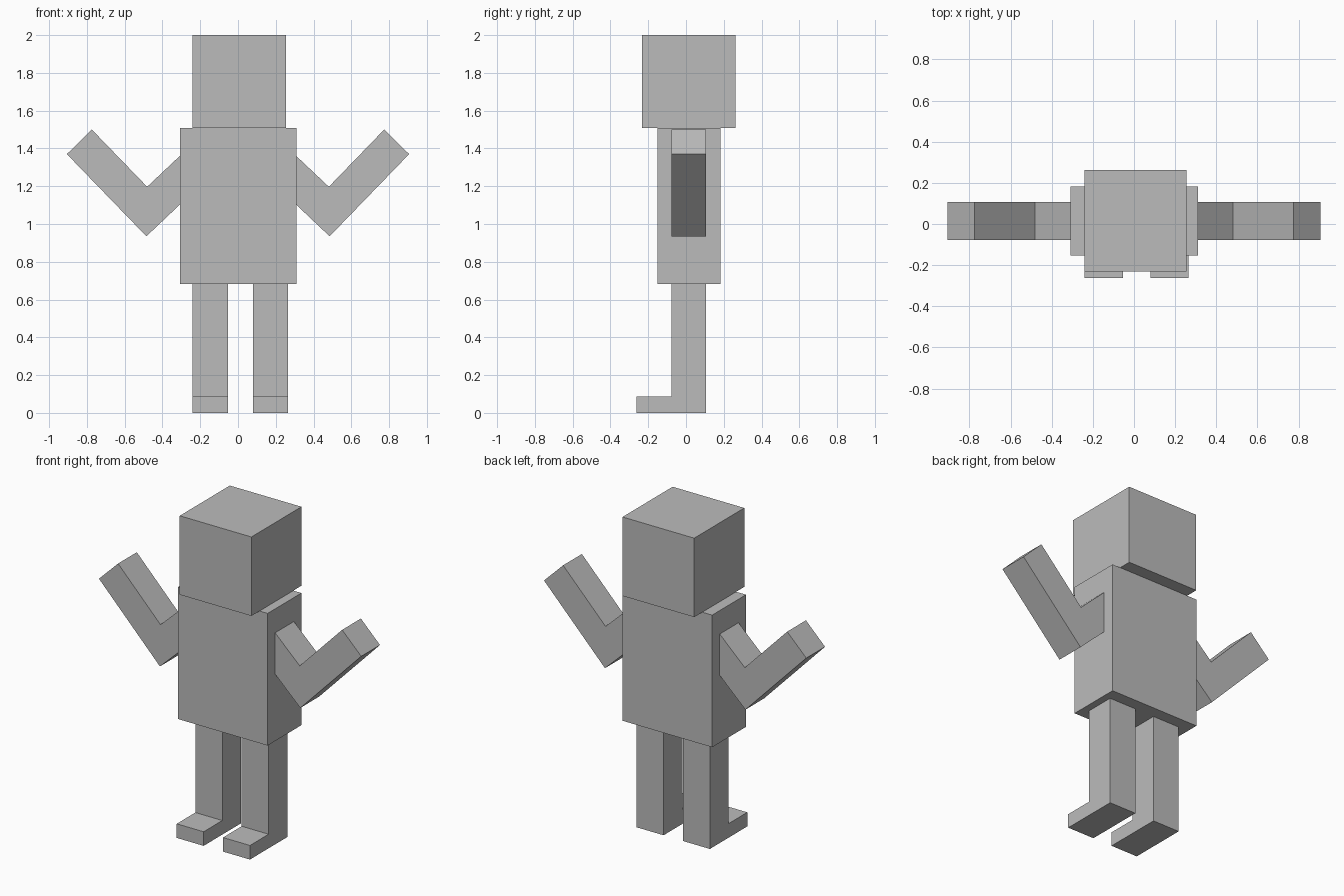
import bpy
import bmesh
from mathutils import Vector

old = bpy.data.objects.get("Cube")
if old:
    bpy.data.objects.remove(old, do_unlink=True)

grey = bpy.data.materials.new("plain grey")
grey.use_nodes = True
grey.diffuse_color = (0.5, 0.5, 0.5, 1)
grey.node_tree.nodes["Principled BSDF"].inputs["Base Color"].default_value = (0.5, 0.5, 0.5, 1)


def extrude(name, points, depth):
    """Make a flat-faced solid by pushing a closed outline along depth."""
    bm = bmesh.new()
    face = bm.faces.new([bm.verts.new(p) for p in points])
    result = bmesh.ops.extrude_face_region(bm, geom=[face])
    moved = [g for g in result["geom"] if isinstance(g, bmesh.types.BMVert)]
    bmesh.ops.translate(bm, verts=moved, vec=Vector(depth))
    bmesh.ops.recalc_face_normals(bm, faces=bm.faces)
    mesh = bpy.data.meshes.new(name)
    bm.to_mesh(mesh)
    bm.free()
    mesh.materials.append(grey)
    obj = bpy.data.objects.new(name, mesh)
    bpy.context.collection.objects.link(obj)
    return obj


def box(name, low, high):
    (x0, y0, z0), (x1, y1, z1) = low, high
    base = [(x0, y0, z0), (x1, y0, z0), (x1, y1, z0), (x0, y1, z0)]
    return extrude(name, base, (0, 0, z1 - z0))


# Head and torso
box("head", (-0.24, -0.232, 1.507), (0.255, 0.262, 2.0))
box("torso", (-0.308, -0.152, 0.682), (0.311, 0.182, 1.507))

# Legs with forward feet, as one L-shaped side profile
BACK, SHIN, TOE = 0.107, -0.078, -0.262
leg_profile = [(BACK, 0), (TOE, 0), (TOE, 0.088), (SHIN, 0.088), (SHIN, 0.682), (BACK, 0.682)]
for side, x in (("right", -0.24), ("left", 0.08)):
    extrude(side + "_leg", [(x, y, z) for y, z in leg_profile], (0.186, 0, 0))

# Bent arms with raised forearms, as one front profile mirrored about x
arm_profile = [(0.3, 1.11), (0.485, 0.935), (0.906, 1.37),
               (0.774, 1.5), (0.481, 1.197), (0.3, 1.368)]
for side, sign in (("right", -1), ("left", 1)):
    extrude(side + "_arm", [(sign * x, SHIN, z) for x, z in arm_profile], (0, BACK - SHIN, 0))
